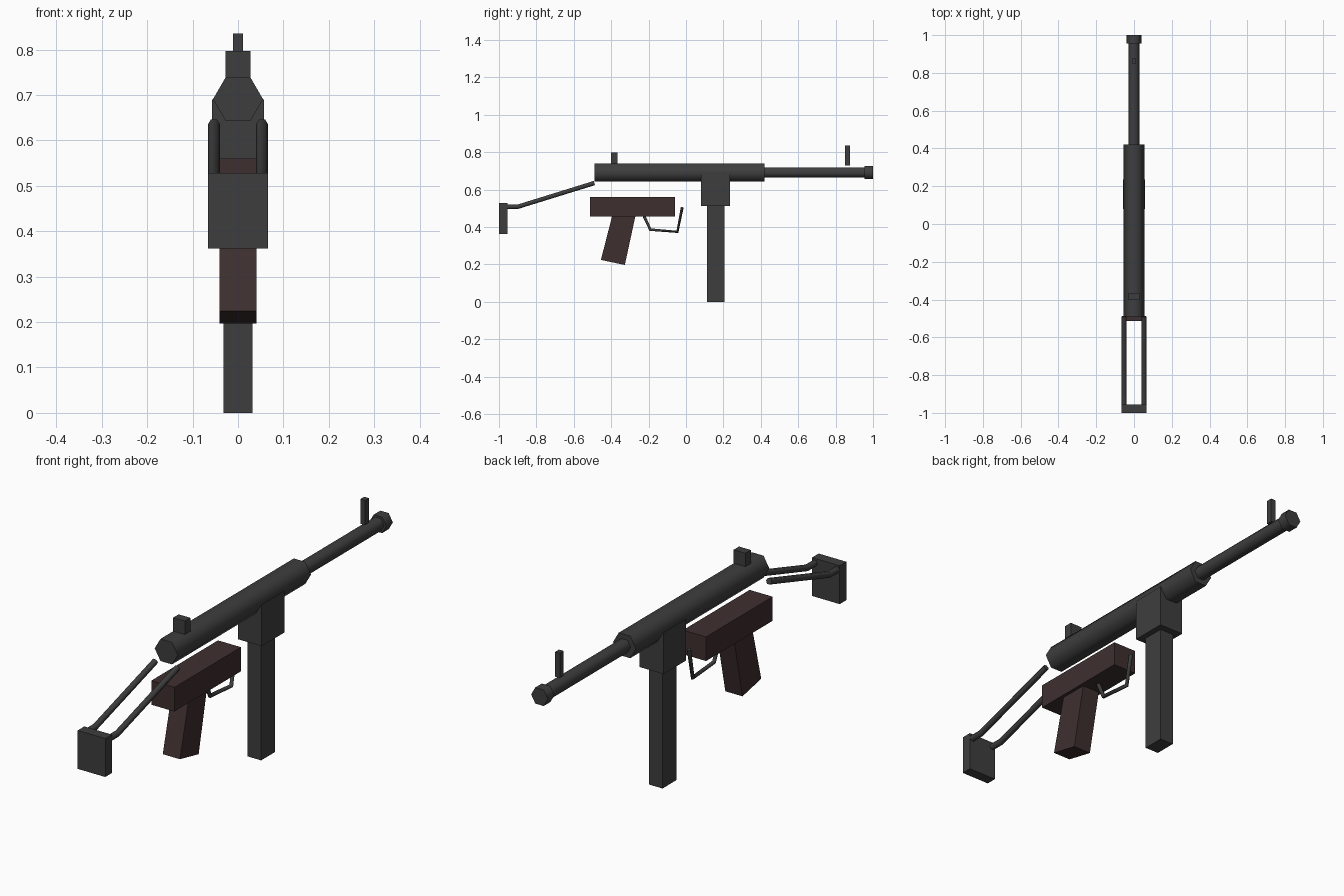
import bpy, bmesh
from math import cos, sin, radians
from mathutils import Vector

cube = bpy.data.objects.get("Cube")
if cube:
    bpy.data.objects.remove(cube, do_unlink=True)


def material(name, rgb):
    m = bpy.data.materials.new(name)
    m.use_nodes = True
    m.diffuse_color = (*rgb, 1)
    m.node_tree.nodes["Principled BSDF"].inputs["Base Color"].default_value = (*rgb, 1)
    return m


STEEL = material("dark steel", (0.048, 0.048, 0.048))
WOOD = material("dark brown", (0.049, 0.028, 0.028))


def activate(ob):
    bpy.ops.object.select_all(action="DESELECT")
    ob.select_set(True)
    bpy.context.view_layer.objects.active = ob


def smooth(ob):
    # Smooth sides of six-sided tubes, crisp end caps
    activate(ob)
    bpy.ops.object.shade_smooth_by_angle(angle=radians(65))


def extrude(name, ring, offset, mat):
    """Closed solid made by sweeping a flat ring of points along an offset."""
    bm = bmesh.new()
    base = bm.faces.new([bm.verts.new(p) for p in ring])
    swept = bmesh.ops.extrude_face_region(bm, geom=[base], use_keep_orig=True)
    moved = [v for v in swept["geom"] if isinstance(v, bmesh.types.BMVert)]
    bmesh.ops.translate(bm, verts=moved, vec=Vector(offset))
    bmesh.ops.recalc_face_normals(bm, faces=bm.faces)
    mesh = bpy.data.meshes.new(name)
    bm.to_mesh(mesh)
    bm.free()
    mesh.materials.append(mat)
    ob = bpy.data.objects.new(name, mesh)
    bpy.context.collection.objects.link(ob)
    return ob


def side_profile(name, yz, half_width, mat):
    return extrude(name, [(-half_width, y, z) for y, z in yz], (2 * half_width, 0, 0), mat)


def block(name, half_width, y0, y1, z0, z1, mat=STEEL):
    return side_profile(name, [(y0, z0), (y1, z0), (y1, z1), (y0, z1)], half_width, mat)


def hex_tube(name, radius, y0, y1, z=0.691):
    angles = [radians(60 * k) for k in range(6)]
    ring = [(radius * cos(a), y0, z + radius * sin(a)) for a in angles]
    smooth(extrude(name, ring, (0, y1 - y0, 0), STEEL))


def rod(name, x, yz, radius):
    curve = bpy.data.curves.new(name, "CURVE")
    curve.dimensions = "3D"
    curve.bevel_depth = radius
    curve.bevel_resolution = 1
    curve.use_fill_caps = True
    spline = curve.splines.new("POLY")
    spline.points.add(len(yz) - 1)
    for point, (y, z) in zip(spline.points, yz):
        point.co = (x, y, z, 1)
    curve.materials.append(STEEL)
    ob = bpy.data.objects.new(name, curve)
    bpy.context.collection.objects.link(ob)
    activate(ob)
    bpy.ops.object.convert(target="MESH")
    smooth(bpy.context.view_layer.objects.active)


# Main tube, barrel and muzzle
hex_tube("receiver", 0.055, -0.49, 0.42)
hex_tube("barrel", 0.030, 0.41, 0.96)
hex_tube("muzzle_ring", 0.040, 0.955, 1.0)

# Sights
block("rear_sight", 0.028, -0.402, -0.365, 0.739, 0.797)
block("front_sight", 0.011, 0.851, 0.877, 0.728, 0.835)

# Magazine and its housing
block("magazine_housing", 0.057, 0.08, 0.235, 0.512, 0.69)
block("magazine", 0.032, 0.112, 0.206, 0.0, 0.52)

# Lower frame and slanted grip
block("lower_frame", 0.055, -0.513, -0.058, 0.456, 0.56, WOOD)
side_profile("grip", [(-0.455, 0.224), (-0.327, 0.197), (-0.268, 0.47), (-0.392, 0.47)],
             0.041, WOOD)

# Trigger guard
rod("trigger_guard", 0, [(-0.225, 0.46), (-0.191, 0.386), (-0.046, 0.374), (-0.02, 0.506)], 0.009)

# Wire stock with butt plate
for side, x in (("right", -0.053), ("left", 0.053)):
    rod(side + "_stock_arm", x, [(-0.49, 0.635), (-0.9, 0.508), (-0.97, 0.508)], 0.0135)
block("butt_plate", 0.066, -1.0, -0.955, 0.362, 0.528)
